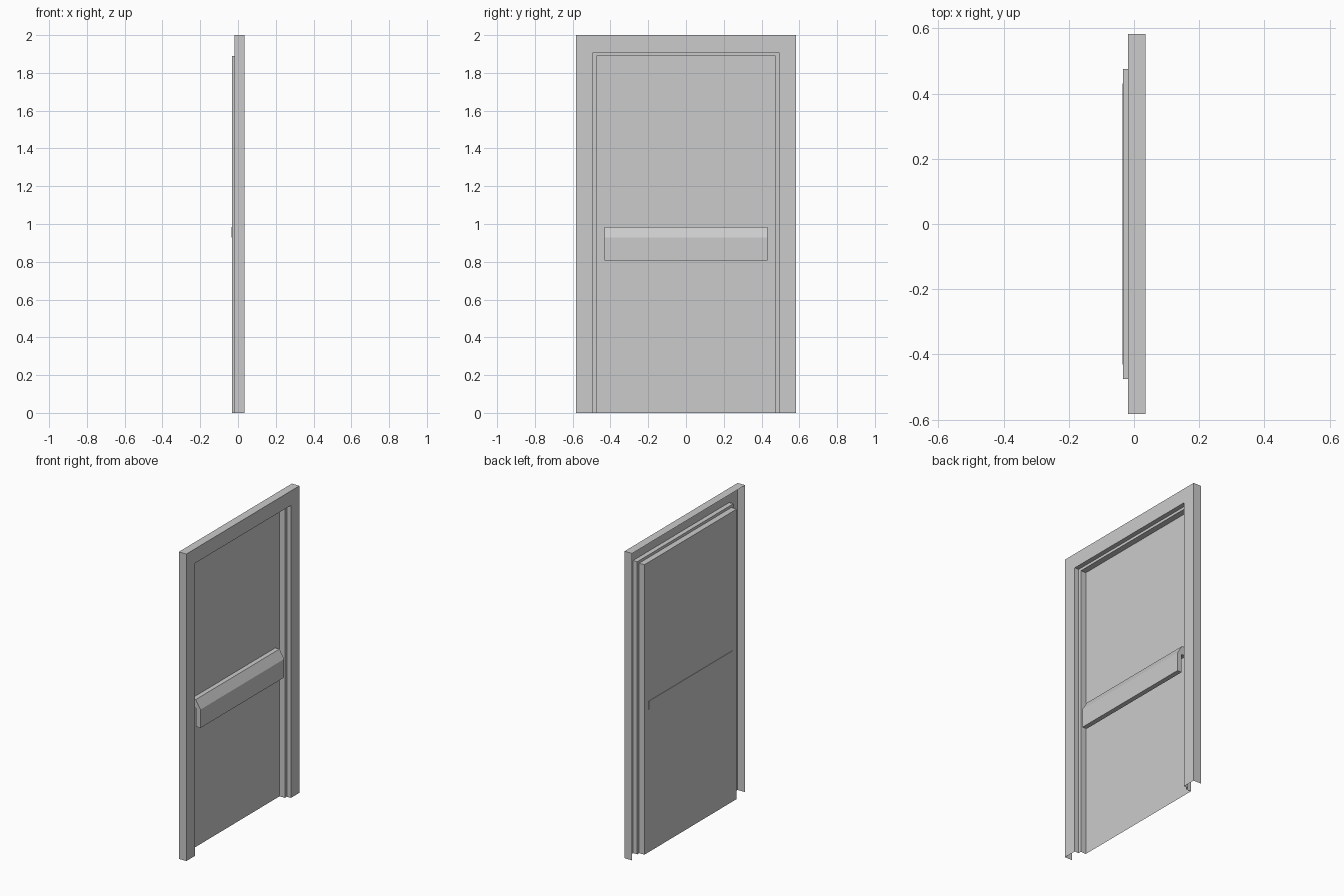
import bpy
import bmesh

cube = bpy.data.objects.get("Cube")
if cube:
    bpy.data.objects.remove(cube, do_unlink=True)

# Single painted-metal colour
GREY = (0.6, 0.6, 0.6, 1.0)
metal = bpy.data.materials.new("grey_metal")
metal.diffuse_color = GREY
metal.use_nodes = True
metal.node_tree.nodes["Principled BSDF"].inputs["Base Color"].default_value = GREY

DOOR_X = -0.033      # plane of the door leaf
STOP_Y, STOP_Z = 0.475, 1.889


def finish(bm, name):
    mesh = bpy.data.meshes.new(name)
    bm.to_mesh(mesh)
    bm.free()
    mesh.materials.append(metal)
    obj = bpy.data.objects.new(name, mesh)
    bpy.context.collection.objects.link(obj)
    return obj


def arch(bm, x, y, z):
    """Inverted U of four points: up one jamb, across the head, down the other."""
    return [bm.verts.new(p) for p in ((x, -y, 0), (x, -y, z), (x, y, z), (x, y, 0))]


# Folded sheet-metal frame: outer return, face, reveal, stop, inner reveal
section = [(-0.019, 0.582, 2.0), (0.035, 0.582, 2.0),
           (0.035, 0.495, 1.906), (0.005, 0.495, 1.906),
           (0.005, STOP_Y, STOP_Z), (DOOR_X, STOP_Y, STOP_Z)]
bm = bmesh.new()
rows = [arch(bm, *point) for point in section]
for a, b in zip(rows, rows[1:]):
    for i in range(3):
        bm.faces.new((a[i], a[i + 1], b[i + 1], b[i]))
finish(bm, "door_frame")

# Flat door leaf closing the opening
bm = bmesh.new()
bm.faces.new(reversed(arch(bm, DOOR_X, STOP_Y, STOP_Z)))
finish(bm, "door_leaf")

# Push bar: arm through the leaf, sloped top, hanging push plate
profile = [(-0.0355, 0.984), (-0.003, 0.984), (0.031, 0.928),
           (0.031, 0.808), (0.0, 0.808), (0.0, 0.928), (-0.0355, 0.928)]
bm = bmesh.new()
end = bm.faces.new([bm.verts.new((x, -0.431, z)) for x, z in profile])
swept = bmesh.ops.extrude_face_region(bm, geom=[end], use_keep_orig=True)
moved = [g for g in swept["geom"] if isinstance(g, bmesh.types.BMVert)]
bmesh.ops.translate(bm, verts=moved, vec=(0, 0.862, 0))
bmesh.ops.recalc_face_normals(bm, faces=bm.faces)
finish(bm, "push_bar")
